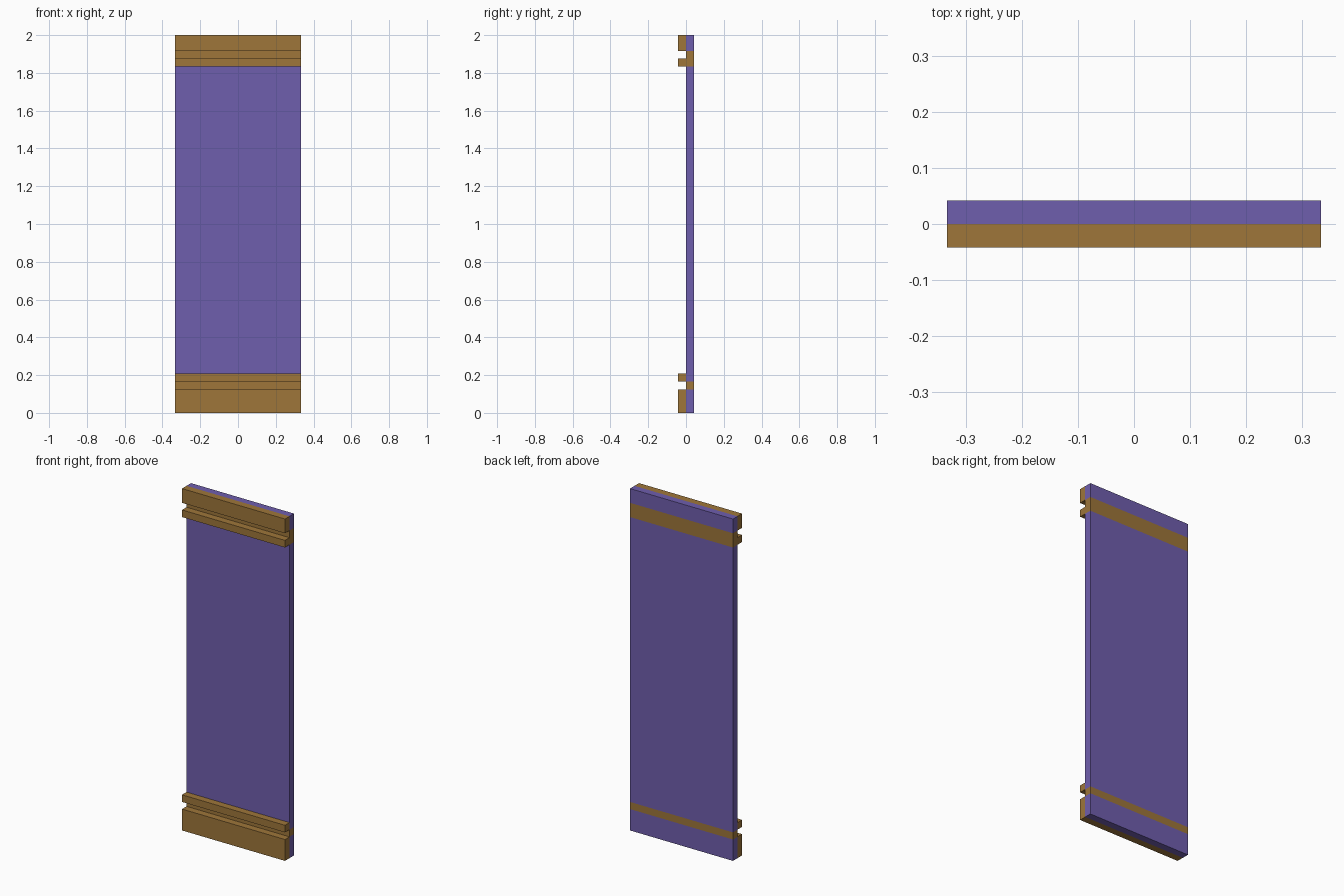
import bpy, bmesh
from mathutils import Matrix, Vector

cube = bpy.data.objects.get("Cube")
if cube:
    bpy.data.objects.remove(cube, do_unlink=True)

U = 2 / 48          # the model sits on a grid, 48 units tall
HALF_WIDTH = 8 * U


def make_material(name, rgb):
    mat = bpy.data.materials.new(name)
    mat.use_nodes = True
    color = (*rgb, 1)
    mat.diffuse_color = color
    mat.node_tree.nodes["Principled BSDF"].inputs["Base Color"].default_value = color
    return mat


purple = make_material("purple", (0.159, 0.112, 0.423))
brown = make_material("brown", (0.342, 0.181, 0.042))


def add_slab(name, y0, y1, z0, z1, materials, bands=()):
    """Full-width slab in grid units; bands are height ranges in the second material."""
    size = (2 * HALF_WIDTH, (y1 - y0) * U, (z1 - z0) * U)
    centre = Vector((0, (y0 + y1) / 2 * U, (z0 + z1) / 2 * U))
    bm = bmesh.new()
    bmesh.ops.create_cube(bm, size=1,
                          matrix=Matrix.Translation(centre) @ Matrix.Diagonal((*size, 1)))
    for height in {h for band in bands for h in band}:
        bmesh.ops.bisect_plane(bm, geom=bm.verts[:] + bm.edges[:] + bm.faces[:],
                               plane_co=(0, 0, height * U), plane_no=(0, 0, 1))
    for face in bm.faces:
        z = face.calc_center_median().z / U
        face.material_index = int(any(a < z < b for a, b in bands))
    mesh = bpy.data.meshes.new(name)
    bm.to_mesh(mesh)
    bm.free()
    for mat in materials:
        mesh.materials.append(mat)
    obj = bpy.data.objects.new(name, mesh)
    bpy.context.collection.objects.link(obj)
    return obj


# Back panel with a brown strip running through it behind each groove
add_slab("panel", 0, 1, 0, 48, (purple, brown), bands=((3, 4), (44, 46)))

# Raised front boards, with a groove left between each board and its thin rail
for name, z0, z1 in (("bottom_board", 0, 3), ("bottom_rail", 4, 5),
                     ("top_rail", 44, 45), ("top_board", 46, 48)):
    add_slab(name, -1, 0, z0, z1, (brown,))
